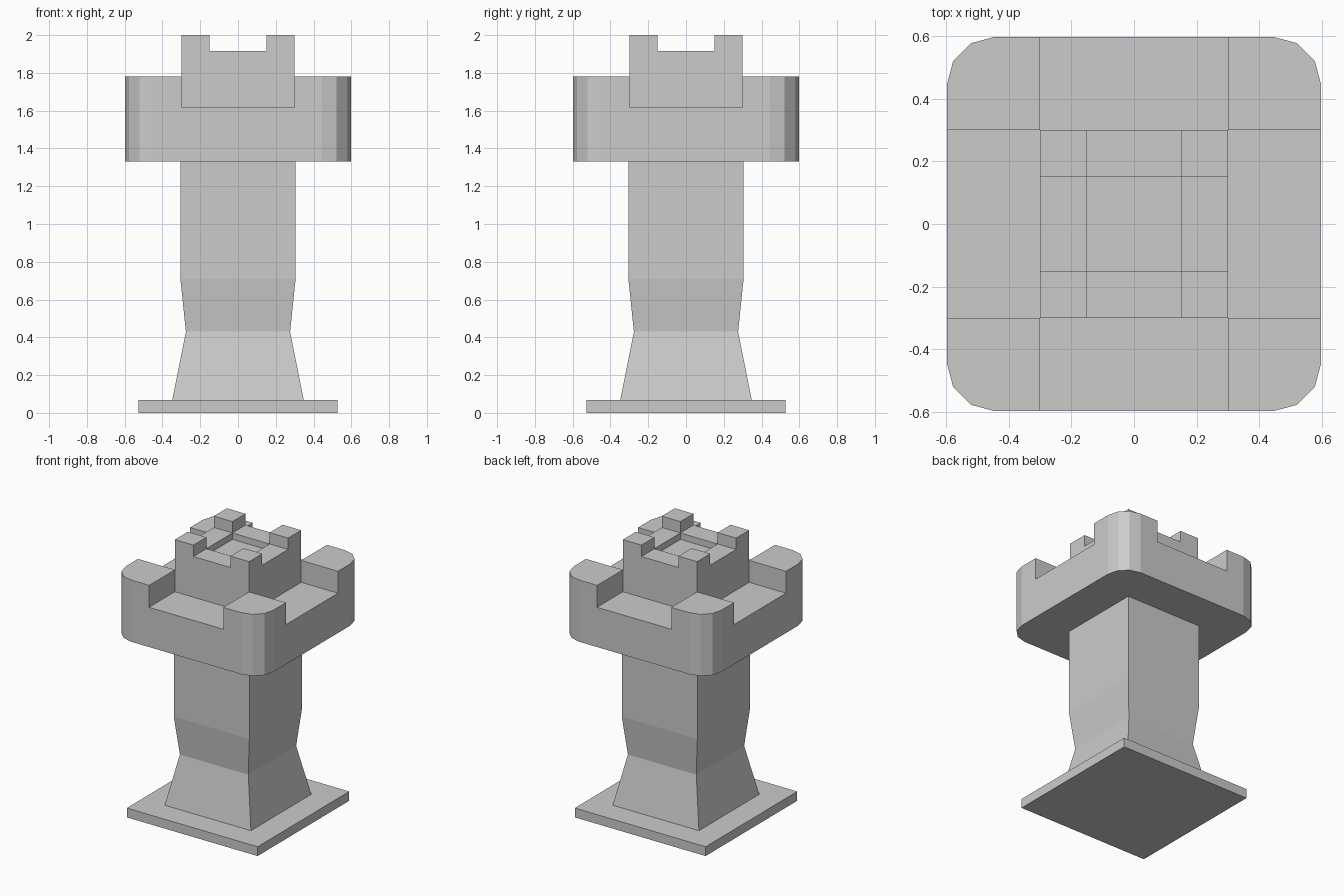
import bpy, bmesh
from math import cos, sin, pi

if "Cube" in bpy.data.objects:
    bpy.data.objects.remove(bpy.data.objects["Cube"])


def loft(name, levels, radius=0.0, seg=3):
    """Stack of square rings [(z, half_width)], with optional rounded corners."""
    bm = bmesh.new()
    rings = []
    for z, h in levels:
        ring = []
        for q, (sx, sy) in enumerate(((1, 1), (-1, 1), (-1, -1), (1, -1))):
            c = h - radius
            for i in range(seg + 1 if radius else 1):
                a = (q + i / seg) * pi / 2
                dx, dy = (radius * cos(a), radius * sin(a)) if radius else (0, 0)
                ring.append(bm.verts.new((sx * c + dx, sy * c + dy, z)))
        rings.append(ring)
    for lo, hi in zip(rings, rings[1:]):
        for i in range(len(lo)):
            j = (i + 1) % len(lo)
            bm.faces.new((lo[i], lo[j], hi[j], hi[i]))
    bm.faces.new(rings[0][::-1])
    bm.faces.new(rings[-1])
    me = bpy.data.meshes.new(name)
    bm.to_mesh(me)
    bm.free()
    ob = bpy.data.objects.new(name, me)
    bpy.context.collection.objects.link(ob)
    return ob


def cut(target, name, hx, hy, z0, z1=2.5):
    """Subtract a box from the target."""
    cutter = loft(name, [(z0, 1), (z1, 1)])
    cutter.scale = (hx, hy, 1)
    cutter.hide_render = True
    cutter.hide_set(True)
    cutter.display_type = 'WIRE'
    m = target.modifiers.new(name, 'BOOLEAN')
    m.operation = 'DIFFERENCE'
    m.solver = 'EXACT'
    m.object = cutter


# Foot plate and waisted square shaft
loft("base_plate", [(0, 0.528), (0.068, 0.528)])
loft("shaft", [(0.068, 0.348), (0.43, 0.276), (0.71, 0.305), (1.33, 0.305)])

# Wide rounded head with a cross-shaped gap leaving four corner battlements
head = loft("head", [(1.33, 0.597), (1.78, 0.597)], radius=0.153)
cut(head, "head_gap_x_cutter", 1.0, 0.3, 1.62)
cut(head, "head_gap_y_cutter", 0.3, 1.0, 1.62)

# Small upper turret with the same gaps and a shallow central pit
turret = loft("turret", [(1.62, 0.3), (2.0, 0.3)])
cut(turret, "turret_gap_x_cutter", 1.0, 0.15, 1.917)
cut(turret, "turret_gap_y_cutter", 0.15, 1.0, 1.917)
cut(turret, "turret_pit_cutter", 0.15, 0.15, 1.87)
